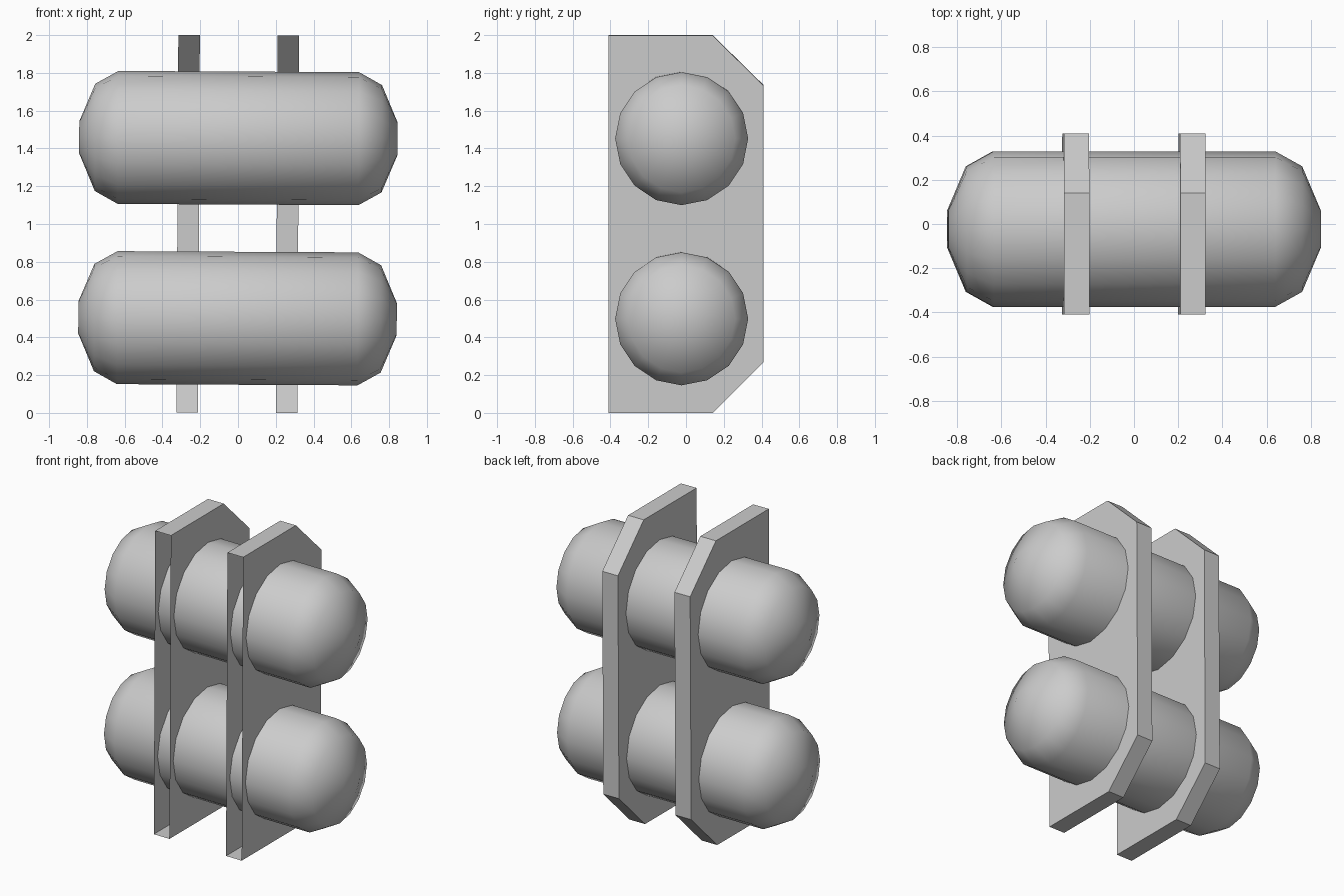
import bpy, bmesh, math
from mathutils import Matrix, Vector

if "Cube" in bpy.data.objects:
    bpy.data.objects.remove(bpy.data.objects["Cube"])

# the whole rack leans very slightly about its middle
LEAN = (Matrix.Translation((0, 0, 1)) @ Matrix.Rotation(0.005, 4, 'Y')
        @ Matrix.Translation((0, 0, -1)))


def finish(name, bm, smooth):
    bmesh.ops.recalc_face_normals(bm, faces=bm.faces)
    bm.transform(LEAN)
    for f in bm.faces:
        f.smooth = smooth
    me = bpy.data.meshes.new(name)
    bm.to_mesh(me)
    bm.free()
    ob = bpy.data.objects.new(name, me)
    bpy.context.collection.objects.link(ob)
    return ob


def tank(name, z, sides=16):
    # lathed capsule along x with squashed domed ends
    half = [(0.637, 0.352), (0.759, 0.284), (0.843, 0.085)]
    profile = [(-x, r) for x, r in reversed(half)] + half
    bm = bmesh.new()
    rings = []
    for x, r in profile:
        angles = [2 * math.pi * i / sides for i in range(sides)]
        rings.append([bm.verts.new((x, -0.023 + r * math.cos(a), z + r * math.sin(a)))
                      for a in angles])
    for a, b in zip(rings, rings[1:]):
        for i in range(sides):
            j = (i + 1) % sides
            bm.faces.new((a[i], a[j], b[j], b[i]))
    bm.faces.new(rings[0])
    bm.faces.new(rings[-1])
    return finish(name, bm, True)


def bracket(name, x):
    # plate with chamfered back corners, hollow and open at the front
    outline = [(-0.41, 0), (0.14, 0), (0.41, 0.27), (0.41, 1.735), (0.14, 2), (-0.41, 2)]
    bm = bmesh.new()
    left = [bm.verts.new((x - 0.057, y, z)) for y, z in outline]
    right = [bm.verts.new((x + 0.057, y, z)) for y, z in outline]
    bm.faces.new(left)
    bm.faces.new(list(reversed(right)))
    for i in range(len(outline) - 1):
        bm.faces.new((left[i], right[i], right[i + 1], left[i + 1]))
    return finish(name, bm, False)


# two stacked tanks
tank("lower_tank", 0.501)
tank("upper_tank", 1.455)

# two holding brackets
bracket("left_bracket", -0.264)
bracket("right_bracket", 0.262)
